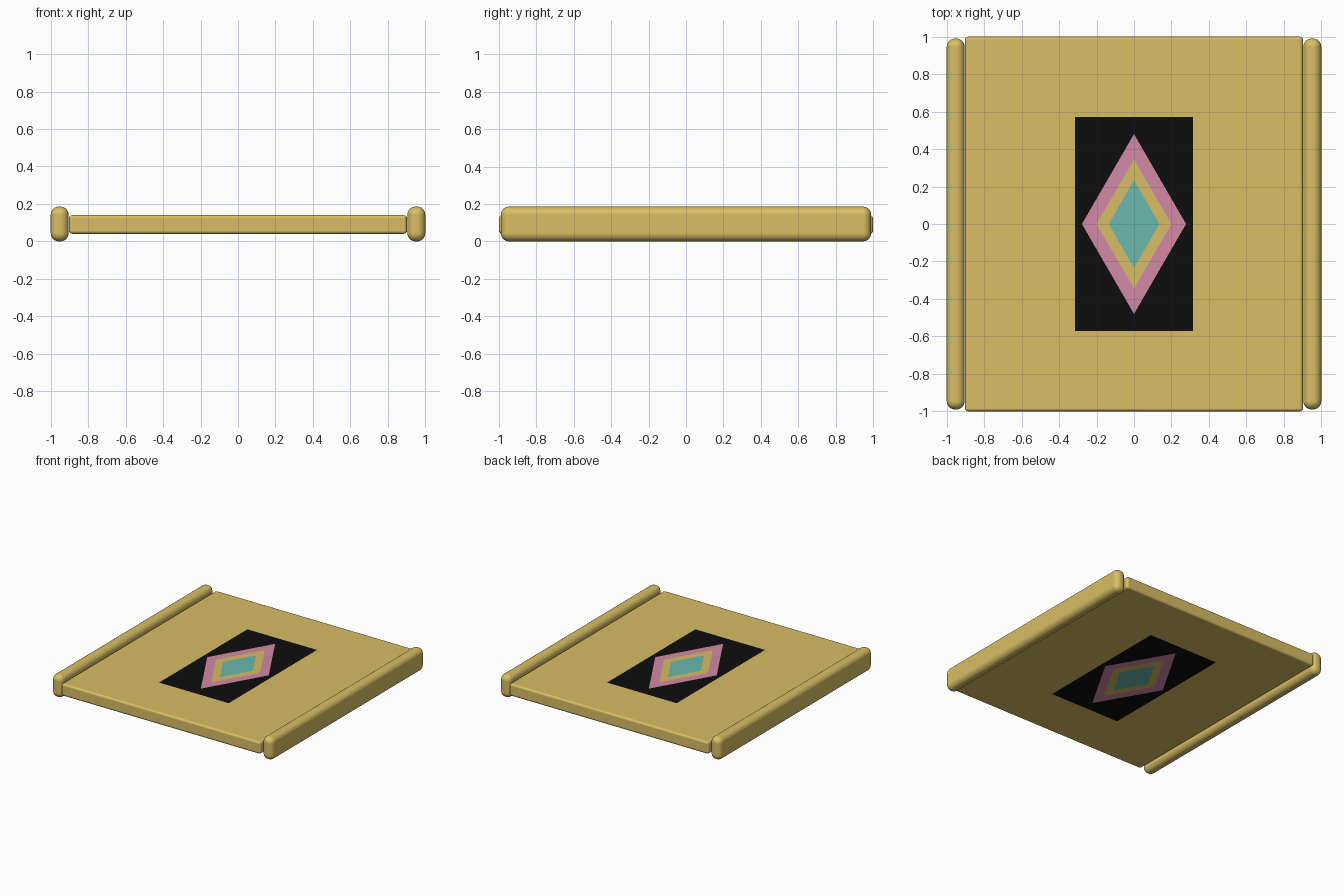
import bpy, bmesh

if "Cube" in bpy.data.objects:
    bpy.data.objects.remove(bpy.data.objects["Cube"])


def material(name, r, g, b):
    # sRGB 0-255 to linear diffuse colour
    lin = [c / 255 / 12.92 if c <= 10 else ((c / 255 + 0.055) / 1.055) ** 2.4 for c in (r, g, b)]
    m = bpy.data.materials.new(name)
    m.diffuse_color = (*lin, 1)
    m.use_nodes = True
    m.node_tree.nodes["Principled BSDF"].inputs["Base Color"].default_value = m.diffuse_color
    return m


gold = material("gold", 217, 190, 100)
black = material("black", 13, 13, 13)
pink = material("pink", 212, 137, 167)
teal = material("teal", 106, 184, 174)


def finish(name, bm, mats, bevel, segments):
    bmesh.ops.recalc_face_normals(bm, faces=bm.faces)
    me = bpy.data.meshes.new(name)
    bm.to_mesh(me)
    bm.free()
    ob = bpy.data.objects.new(name, me)
    bpy.context.collection.objects.link(ob)
    for m in mats:
        me.materials.append(m)
    for p in me.polygons:
        p.use_smooth = True
    mod = ob.modifiers.new("rounded_edges", "BEVEL")
    mod.width = bevel
    mod.segments = segments
    mod.limit_method = "ANGLE"
    mod.harden_normals = True
    return ob


def rectangle(w, h):
    return [(w, 0), (w, h), (0, h), (-w, h), (-w, 0), (-w, -h), (0, -h), (w, -h)]


def diamond(w, h):
    a, b = w / 2, h / 2
    return [(w, 0), (a, b), (0, h), (-a, b), (-w, 0), (-a, -b), (0, -h), (a, -b)]


# Board: concentric outlines on top and underside carry the diamond pattern
outlines = [rectangle(0.903, 1.0), rectangle(0.315, 0.57), diamond(0.278, 0.48),
            diamond(0.2, 0.343), diamond(0.135, 0.235)]
ring_colours = [0, 1, 2, 0]
bm = bmesh.new()
sides = []
for z in (0.04, 0.14):
    rings = [[bm.verts.new((x, y, z)) for x, y in o] for o in outlines]
    for k, colour in enumerate(ring_colours):
        for i in range(8):
            j = (i + 1) % 8
            f = bm.faces.new((rings[k][i], rings[k][j], rings[k + 1][j], rings[k + 1][i]))
            f.material_index = colour
    bm.faces.new(rings[-1]).material_index = 3
    sides.append(rings[0])
for i in range(8):
    j = (i + 1) % 8
    bm.faces.new((sides[0][i], sides[0][j], sides[1][j], sides[1][i]))
finish("board", bm, [gold, black, pink, teal], 0.018, 3)

# Rounded rails along both sides
for name, s in (("left_rail", -1), ("right_rail", 1)):
    bm = bmesh.new()
    bmesh.ops.create_cube(bm, size=1)
    for v in bm.verts:
        v.co = (v.co.x * 0.096 + s * 0.952, v.co.y * 1.98, v.co.z * 0.186 + 0.093)
    finish(name, bm, [gold], 0.044, 6)
